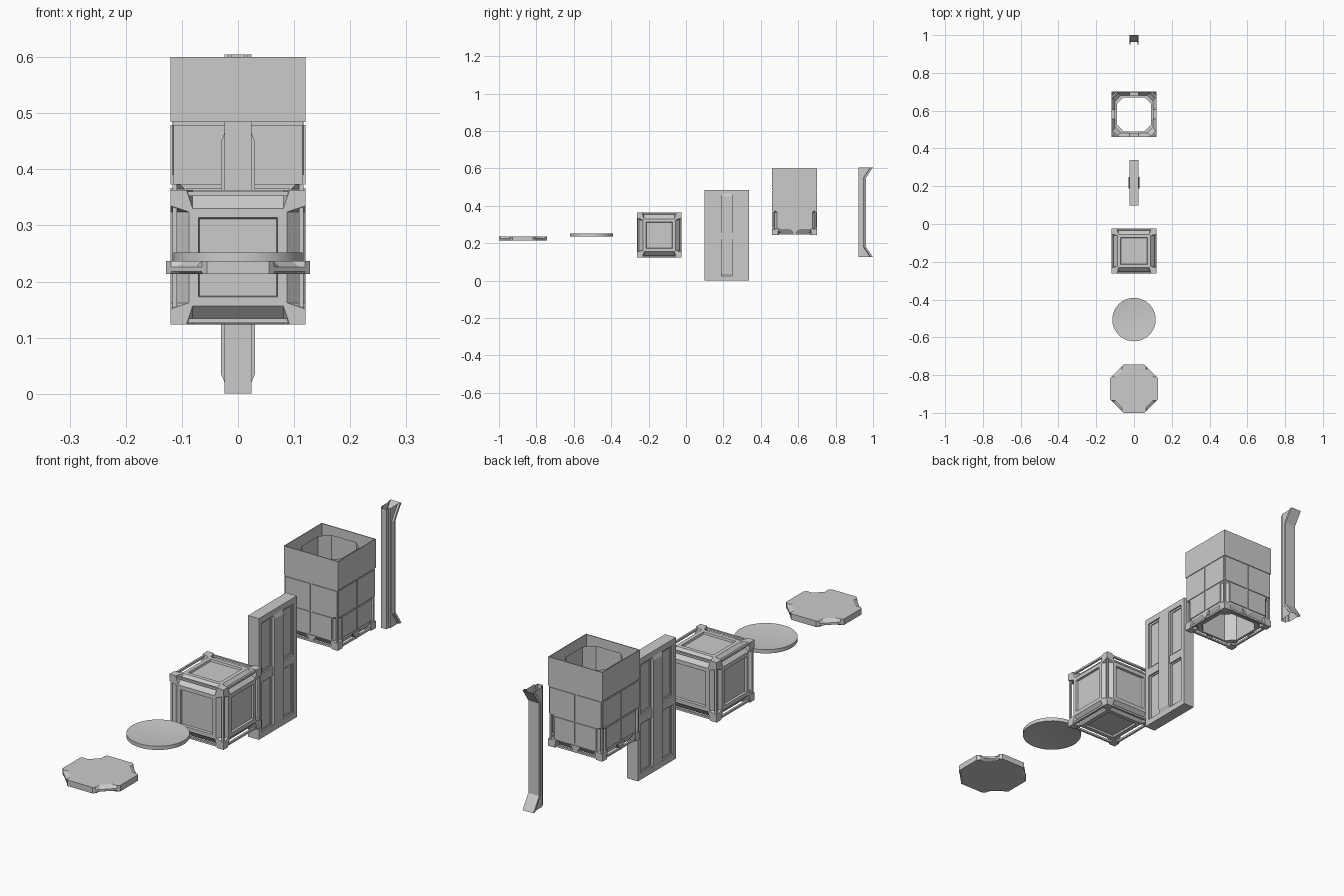
import bpy, bmesh, math
from itertools import product
from mathutils import Vector, Matrix

if "Cube" in bpy.data.objects:
    bpy.data.objects.remove(bpy.data.objects["Cube"], do_unlink=True)

grey = bpy.data.materials.new("plain_grey")
grey.use_nodes = True
GREY = (0.6, 0.6, 0.6, 1)
grey.diffuse_color = GREY
grey.node_tree.nodes["Principled BSDF"].inputs["Base Color"].default_value = GREY


def finish(bm, name, at=(0, 0, 0), normals=True):
    if normals:
        bmesh.ops.recalc_face_normals(bm, faces=bm.faces)
    mesh = bpy.data.meshes.new(name)
    bm.to_mesh(mesh)
    bm.free()
    mesh.materials.append(grey)
    obj = bpy.data.objects.new(name, mesh)
    obj.location = at
    bpy.context.collection.objects.link(obj)
    return obj


def box(bm, lo, hi):
    """Axis-aligned box between two opposite corners."""
    lo, hi = Vector(lo), Vector(hi)
    size = Matrix.Diagonal((*(hi - lo), 1))
    return bmesh.ops.create_cube(bm, size=1, matrix=Matrix.Translation((lo + hi) / 2) @ size)["verts"]


def hull(bm, points):
    verts = [bm.verts.new(p) for p in points]
    out = bmesh.ops.convex_hull(bm, input=verts)
    spare = [v for v in out["geom_interior"] if isinstance(v, bmesh.types.BMVert)]
    bmesh.ops.delete(bm, geom=spare, context="VERTS")


def loft(bm, rings, cap=False):
    rows = [[bm.verts.new(p) for p in ring] for ring in rings]
    n = len(rows[0])
    for a, b in zip(rows, rows[1:]):
        for i in range(n):
            j = (i + 1) % n
            bm.faces.new((a[i], a[j], b[j], b[i]))
    if cap:
        bm.faces.new(rows[0][::-1])
        bm.faces.new(rows[-1])


def octagon(h, c, z):
    """Square of half size h with corners cut by c."""
    k = h - c
    pts = [(h, -k), (h, k), (k, h), (-k, h), (-h, k), (-h, -k), (-k, -h), (k, -h)]
    return [(x, y, z) for x, y in pts]


def corner_points(h, reach, ring):
    """Solid corner block that spreads along three edges and three faces."""
    pts = [(h, h, h)]
    for i in range(3):
        edge = [h, h, h]
        edge[i] = reach
        inner = [ring, ring, ring]
        inner[i] = h
        pts += [tuple(edge), tuple(inner)]
    return pts


# Octagonal lid with sloped notches in the diagonal sides
def lid_ring(z, notch):
    pts = []
    base = octagon(0.128, 0.073, z)
    for i in range(0, 8, 2):
        prev, a, b = (Vector(base[k]) for k in (i, i + 1, (i + 2) % 8))
        inward = -Vector((a.x + b.x, a.y + b.y, 0)).normalized() * notch
        pts += [prev, a, a.lerp(b, 0.12), a.lerp(b, 0.27) + inward,
                a.lerp(b, 0.73) + inward, a.lerp(b, 0.88)]
    return pts


bm = bmesh.new()
loft(bm, [lid_ring(0.213, 0.01), lid_ring(0.218, 0), lid_ring(0.226, 0), lid_ring(0.237, 0.017)], cap=True)
finish(bm, "octagonal_lid", (0, -0.872, 0))

# Shallow dish, hollowed on both sides
bm = bmesh.new()
R, SEG = 0.115, 40
profile = [(r * R, s) for r, s in ((0.02, 0), (0.3, 0.09), (0.6, 0.36), (0.8, 0.64), (1, 1))]
levels = [(r, 0.243 - 0.006 * s) for r, s in profile]
levels += [(r, 0.246 + 0.006 * s) for r, s in reversed(profile)]
loft(bm, [[(r * math.cos(t * math.tau / SEG), r * math.sin(t * math.tau / SEG), z) for t in range(SEG)]
          for r, z in levels], cap=True)
dish = finish(bm, "shallow_dish", (0, -0.506, 0))
bpy.context.view_layer.objects.active = dish
dish.select_set(True)
bpy.ops.object.shade_smooth_by_angle(angle=math.radians(40))
dish.select_set(False)

# Crate: bevelled core with sunken panels
H = 0.12
CRATE = (0, -0.143, 0.243)
bm = bmesh.new()
bmesh.ops.create_cube(bm, size=2 * H)
bmesh.ops.bevel(bm, geom=bm.edges[:], offset=0.033, segments=1, affect="EDGES")
bm.normal_update()
panels = [f for f in bm.faces if max(abs(c) for c in f.normal) > 0.99]
bmesh.ops.inset_individual(bm, faces=panels, thickness=0.023, depth=0)
bmesh.ops.inset_individual(bm, faces=panels, thickness=0.003, depth=-0.008)
finish(bm, "crate_core", CRATE)

# Crate corner blocks
bm = bmesh.new()
for signs in product((-1, 1), repeat=3):
    hull(bm, [[a * s for a, s in zip(p, signs)] for p in corner_points(H, 0.092, 0.078)])
finish(bm, "crate_corners", CRATE)

# Thin rails along the crate edges
bm = bmesh.new()
for axis, a, b in product(range(3), (-1, 1), (-1, 1)):
    mid = [a * 0.113, b * 0.113]
    mid.insert(axis, 0)
    half = [0.004] * 3
    half[axis] = 0.1
    box(bm, [m - d for m, d in zip(mid, half)], [m + d for m, d in zip(mid, half)])
finish(bm, "crate_rails", CRATE)

# Tall panel: frame bars around four sunken fields, raised centre post
PANEL = (0, 0.218, 0)
bm = bmesh.new()
box(bm, (-0.014, -0.115, 0.01), (0.014, 0.115, 0.475))
for z0, z1 in ((0, 0.024), (0.223, 0.257), (0.461, 0.485)):
    box(bm, (-0.024, -0.12, z0), (0.024, 0.12, z1))
for y in (-0.11, 0.11):
    box(bm, (-0.024, y - 0.01, 0), (0.024, y + 0.01, 0.485))
finish(bm, "tall_panel_frame", PANEL)

bm = bmesh.new()
for s in (-1, 1):
    hull(bm, [(s * x, y, z) for y in (-0.03, 0.03)
              for x, z in ((0.01, 0.02), (0.024, 0.02), (0.03, 0.035), (0.03, 0.45), (0.024, 0.465), (0.01, 0.465))])
finish(bm, "tall_panel_post", PANEL)

# Raised rims inside the four fields
bm = bmesh.new()
for s, y, z in product((-1, 1), (-0.065, 0.065), (0.1235, 0.359)):
    x0, x1 = sorted((s * 0.014, s * 0.018))
    for d in (-1, 1):
        box(bm, (x0, y + d * 0.032 - 0.004, z - 0.1), (x1, y + d * 0.032 + 0.004, z + 0.1))
        box(bm, (x0, y - 0.035, z + d * 0.098 - 0.004), (x1, y + 0.035, z + d * 0.098 + 0.004))
finish(bm, "tall_panel_rims", PANEL)

# Open bin: outer shell, bottom ring and eight-sided shaft in one skin
BIN = (0, 0.581, 0)
bm = bmesh.new()
loft(bm, [octagon(*r) for r in ((0.117, 0.001, 0.6), (0.117, 0.001, 0.385), (0.117, 0.022, 0.365),
                                (0.117, 0.022, 0.275), (0.1, 0.03, 0.25), (0.09, 0.035, 0.25),
                                (0.09, 0.035, 0.58))])
finish(bm, "bin_shell", BIN)

# Bin wall plates, four sides
bm = bmesh.new()
for q in range(4):
    verts = box(bm, (-H, -H, 0.484), (H, -0.1165, 0.6))
    for s in (-1, 1):
        for x, z0, z1 in ((0.115, 0.373, 0.479), (0.092, 0.283, 0.367)):
            x0, x1 = sorted((s * 0.003, s * x))
            verts += box(bm, (x0, -H, z0), (x1, -0.1165, z1))
    bmesh.ops.rotate(bm, verts=verts, cent=(0, 0, 0), matrix=Matrix.Rotation(q * math.pi / 2, 3, "Z"))
finish(bm, "bin_plates", BIN)

# Bin lower corners and rails
bm = bmesh.new()
for sx, sy in product((-1, 1), repeat=2):
    hull(bm, [(sx * x, sy * y, 0.363 - z) for x, y, z in corner_points(H, 0.092, 0.085)])
    box(bm, (sx * 0.113 - 0.004, sy * 0.113 - 0.004, 0.26), (sx * 0.113 + 0.004, sy * 0.113 + 0.004, 0.39))
for s in (-1, 1):
    box(bm, (-0.1, s * 0.113 - 0.004, 0.246), (0.1, s * 0.113 + 0.004, 0.254))
    box(bm, (s * 0.113 - 0.004, -0.1, 0.246), (s * 0.113 + 0.004, 0.1, 0.254))
    hull(bm, [(x, s * y, z) for y in (0.1, H) for x, z in ((-0.025, 0.275), (0.025, 0.275), (0, 0.246))])
    hull(bm, [(s * x, y, z) for x in (0.1, H) for y, z in ((-0.025, 0.275), (0.025, 0.275), (0, 0.246))])
finish(bm, "bin_base_frame", BIN)

# Grooved upright, open at both ends, its back flaring out top and bottom
half = [(0.012, 0.921), (0.012, 0.935), (0.018, 0.935), (0.018, 0.948), (0.024, 0.952), (0.024, 0.963)]
section = half + [(-x, y) for x, y in reversed(half)]
bm = bmesh.new()
loft(bm, [[(x, y + (flare if y > 0.94 else 0), z) for x, y in section]
          for z, flare in ((0.125, 0.037), (0.18, 0), (0.55, 0), (0.605, 0.037))])
finish(bm, "flared_upright", normals=True)
